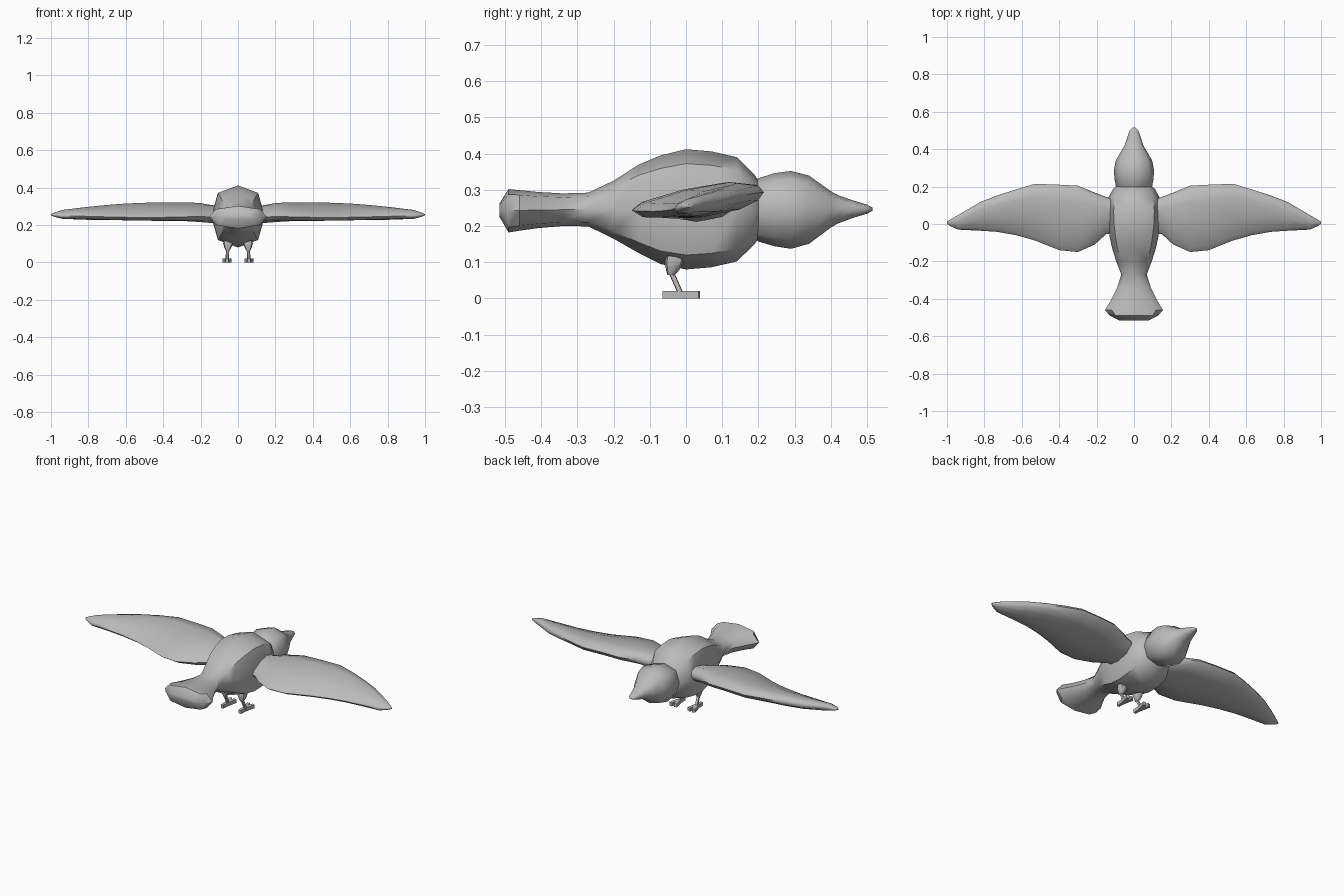
import bpy, bmesh, math
from mathutils import Vector

if "Cube" in bpy.data.objects:
    bpy.data.objects.remove(bpy.data.objects["Cube"])

grey = bpy.data.materials.new("plain_grey")
grey.diffuse_color = (0.5, 0.5, 0.5, 1)
grey.use_nodes = True
grey.node_tree.nodes["Principled BSDF"].inputs["Base Color"].default_value = grey.diffuse_color


def loft(name, rings, angle=50):
    """Skin a list of closed rings and cap both ends."""
    bm = bmesh.new()
    loops = [[bm.verts.new(p) for p in ring] for ring in rings]
    n = len(loops[0])
    for a, b in zip(loops, loops[1:]):
        for i in range(n):
            j = (i + 1) % n
            bm.faces.new((a[i], a[j], b[j], b[i]))
    bm.faces.new(loops[0])
    bm.faces.new(loops[-1])
    bmesh.ops.recalc_face_normals(bm, faces=bm.faces)
    me = bpy.data.meshes.new(name)
    bm.to_mesh(me)
    bm.free()
    me.materials.append(grey)
    ob = bpy.data.objects.new(name, me)
    bpy.context.collection.objects.link(ob)
    bpy.ops.object.select_all(action='DESELECT')
    ob.select_set(True)
    bpy.context.view_layer.objects.active = ob
    bpy.ops.object.shade_smooth_by_angle(angle=math.radians(angle))
    return ob


def mirror_x(ob):
    m = ob.modifiers.new("mirror", 'MIRROR')
    m.use_mirror_merge = False


# Octagonal unit section, slightly fuller than a circle on the diagonals
OCT = [(1, 0), (.76, .76), (0, 1), (-.76, .76), (-1, 0), (-.76, -.76), (0, -1), (.76, -.76)]


def body_ring(y, hw, lo, hi):
    return [(hw * a, y, (lo + hi) / 2 + (hi - lo) / 2 * b) for a, b in OCT]


# Body with fan tail: y, half width, bottom, top
loft("body", [body_ring(*s) for s in [
    (-.515, .08, .225, .262), (-.49, .13, .182, .302), (-.46, .155, .187, .299),
    (-.41, .125, .194, .294), (-.34, .09, .2, .29), (-.27, .068, .199, .292),
    (-.2, .095, .165, .325), (-.13, .117, .125, .37), (-.07, .13, .095, .395),
    (0, .14, .08, .412), (.07, .143, .086, .406), (.14, .138, .102, .39),
    (.19, .11, .15, .34), (.21, .085, .18, .31)]])

# Head and beak
loft("head", [body_ring(*s) for s in [
    (.17, .075, .18, .31), (.2, .097, .157, .332), (.245, .105, .144, .346),
    (.29, .107, .137, .352), (.34, .097, .151, .339), (.4, .062, .196, .296),
    (.42, .05, .207, .285), (.46, .037, .222, .271), (.5, .023, .234, .259),
    (.515, .008, .242, .25)]], 60)

# Wing section: position from trailing (0) to leading (1) edge, height
AIRFOIL = [(0, -.1), (.08, -.6), (.42, -1), (.78, -.85), (.95, -.4),
           (1, .1), (.95, .6), (.75, 1), (.4, .85), (.08, .35)]


def wing_ring(x, y0, y1, zc, half, tilt):
    return [(x, y0 + (y1 - y0) * t, zc + half * h + tilt * (t - .5)) for t, h in AIRFOIL]


# Wings: x, trailing y, leading y, mid height, half thickness, rise to leading edge
wing = loft("wing", [wing_ring(*s) for s in [
    (.09, -.045, .125, .255, .04, .02), (.15, -.055, .145, .258, .045, .02),
    (.21, -.11, .168, .265, .046, .03), (.3, -.15, .205, .268, .043, .04),
    (.4, -.14, .21, .268, .042, .045), (.53, -.088, .215, .267, .04, .045),
    (.63, -.06, .185, .266, .037, .04), (.73, -.042, .153, .263, .034, .03),
    (.82, -.036, .118, .26, .03, .02), (.94, -.03, .048, .256, .022, .01),
    (.985, -.01, .022, .255, .01, 0), (1, .002, .012, .255, .003, 0)]], 60)
mirror_x(wing)


def flat_ring(x, y, z, rx, ry):
    return [(x + rx * a, y + ry * b, z) for a, b in OCT]


# Thigh tapering into a thin shin that slants forward
thigh = loft("thigh", [flat_ring(*s) for s in [
    (.052, -.03, .125, .026, .024), (.053, -.033, .1, .026, .026),
    (.055, -.037, .078, .018, .018), (.055, -.041, .064, .01, .01)]])
shin = loft("shin", [flat_ring(.055, -.042, .075, .009, .008),
                     flat_ring(.058, -.014, .012, .009, .008)])


def toe(name, a, b, wa, wb):
    """Flat bar lying on the ground from a to b."""
    a, b = Vector(a), Vector(b)
    d = (b - a).normalized()
    side = Vector((-d.y, d.x))
    rings = []
    for p, w in ((a, wa), (b, wb)):
        l, r = p + side * w, p - side * w
        rings.append([(l.x, l.y, 0), (r.x, r.y, 0), (r.x, r.y, .021), (l.x, l.y, .021)])
    return loft(name, rings, 30)


# Feet: one hind toe and two splayed front toes
hind = toe("hind_toe", (.058, -.065), (.058, -.005), .008, .01)
outer = toe("outer_toe", (.059, -.022), (.074, .037), .01, .009)
inner = toe("inner_toe", (.057, -.022), (.044, .037), .01, .009)
for part in (thigh, shin, hind, outer, inner):
    mirror_x(part)
